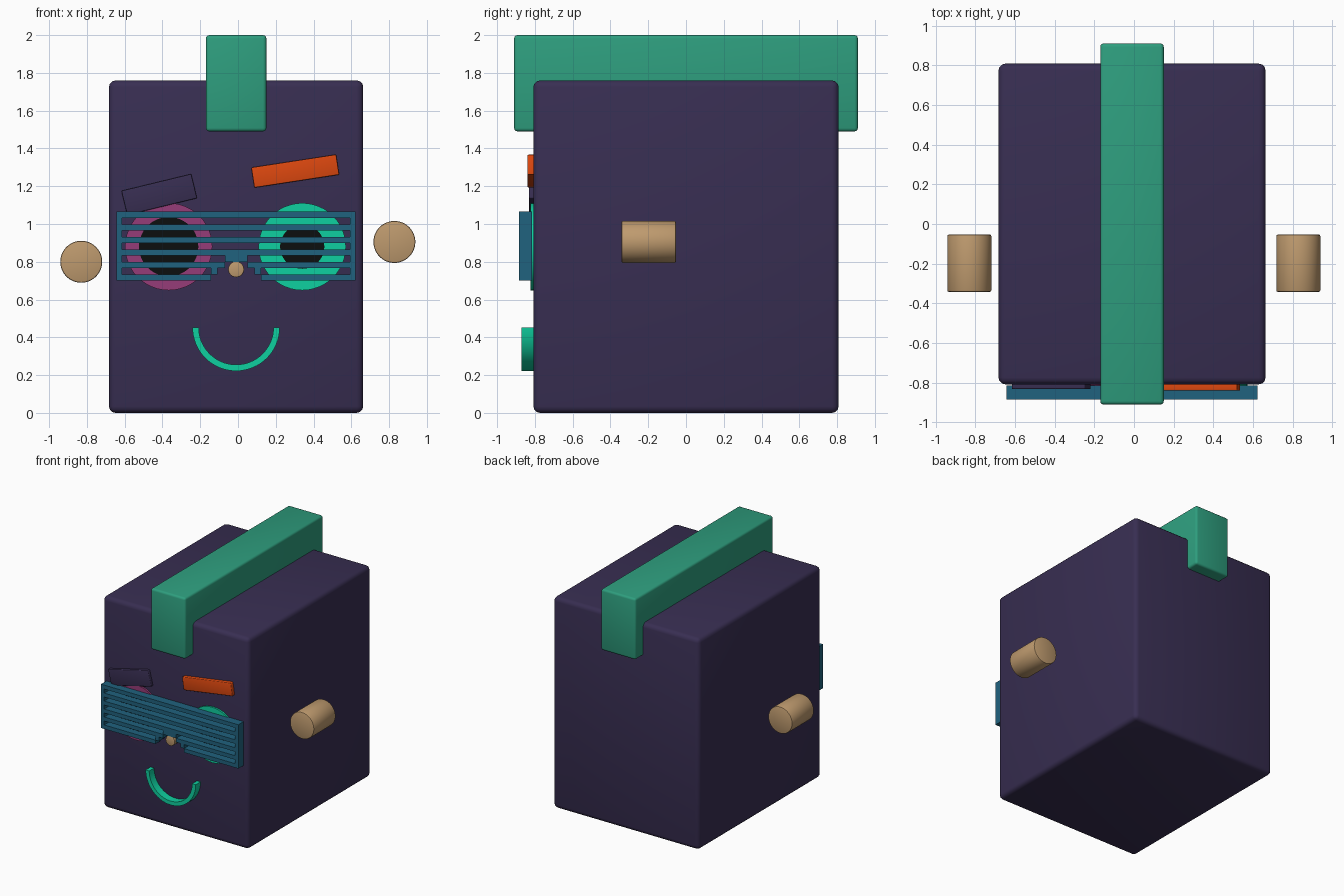
import bpy, bmesh, math
from mathutils import Matrix, Vector

if "Cube" in bpy.data.objects:
    bpy.data.objects.remove(bpy.data.objects["Cube"])


def material(name, hexcode):
    def lin(c):
        c /= 255
        return c / 12.92 if c <= 0.04045 else ((c + 0.055) / 1.055) ** 2.4
    m = bpy.data.materials.new(name)
    m.diffuse_color = [lin(int(hexcode[i:i + 2], 16)) for i in (0, 2, 4)] + [1]
    m.use_nodes = True
    m.node_tree.nodes["Principled BSDF"].inputs["Base Color"].default_value = m.diffuse_color
    return m


PURPLE = material("dark purple", "382E52")
GREEN = material("crest green", "2E9E7E")
MINT = material("mint", "0FD0A0")
MAGENTA = material("magenta", "963C78")
BLUE = material("teal blue", "20627E")
TAN = material("tan", "BE9A6E")
ORANGE = material("orange", "DE480F")
BLACK = material("black", "0C0E0E")


def finish(name, bm, mat, bevel=0, segments=3):
    if bevel:
        edges = [e for e in bm.edges if e.calc_face_angle(0) > math.radians(50)]
        bmesh.ops.bevel(bm, geom=edges, offset=bevel, segments=segments,
                        profile=0.5, affect='EDGES')
    bmesh.ops.recalc_face_normals(bm, faces=bm.faces)
    me = bpy.data.meshes.new(name)
    bm.to_mesh(me)
    bm.free()
    me.materials.append(mat)
    me.shade_smooth()
    me.set_sharp_from_angle(angle=math.radians(40))
    ob = bpy.data.objects.new(name, me)
    bpy.context.collection.objects.link(ob)
    return ob


def add_box(bm, x0, x1, y0, y1, z0, z1):
    mid = Vector((x0 + x1, y0 + y1, z0 + z1)) / 2
    bmesh.ops.create_cube(bm, size=1, matrix=Matrix.Translation(mid)
                          @ Matrix.Diagonal((x1 - x0, y1 - y0, z1 - z0, 1)))


def box(name, mat, bounds, bevel, tilt=0):
    x0, x1, y0, y1, z0, z1 = bounds
    mid = Vector((x0 + x1, y0 + y1, z0 + z1)) / 2
    bm = bmesh.new()
    hx, hy, hz = (x1 - x0) / 2, (y1 - y0) / 2, (z1 - z0) / 2
    add_box(bm, -hx, hx, -hy, hy, -hz, hz)
    ob = finish(name, bm, mat, bevel)
    ob.location = mid
    ob.rotation_euler.y = -math.radians(tilt)
    return ob


def disc(name, mat, x, z, r, y0, y1, bevel=0):
    # cylinder lying along y
    bm = bmesh.new()
    bmesh.ops.create_cone(bm, cap_ends=True, segments=48, radius1=r, radius2=r,
                          depth=y1 - y0, matrix=Matrix.Rotation(math.pi / 2, 4, 'X'))
    ob = finish(name, bm, mat, bevel, 2)
    ob.location = (x, (y0 + y1) / 2, z)
    return ob


# head block and crest
box("head", PURPLE, (-0.683, 0.663, -0.808, 0.808, 0, 1.76), 0.035)
box("crest", GREEN, (-0.17, 0.15, -0.91, 0.91, 1.49, 2.0), 0.018)

# floating ears
disc("ear_left", TAN, -0.83, 0.80, 0.111, -0.342, -0.053, 0.008)
disc("ear_right", TAN, 0.828, 0.905, 0.111, -0.342, -0.053, 0.008)

# eyes: coloured disc with a dark pupil plate
for side, x, mat, pupil in (("left", -0.367, MAGENTA, 0.157), ("right", 0.34, MINT, 0.117)):
    disc("eye_" + side, mat, x, 0.88, 0.231, -0.823, -0.80)
    disc("pupil_" + side, BLACK, x, 0.88, pupil, -0.828, -0.82)

# nose
disc("nose", TAN, -0.01, 0.76, 0.042, -0.88, -0.80, 0.004)

# eyebrows
box("eyebrow_left", PURPLE, (-0.607, -0.227, -0.832, -0.79, 1.09, 1.222), 0.006, 13.6)
box("eyebrow_right", ORANGE, (0.076, 0.53, -0.84, -0.79, 1.226, 1.334), 0.006, 8.7)

# mouth: half ring with a rectangular section
bm = bmesh.new()
rows = []
for i in range(33):
    a = math.pi + math.pi * i / 32
    rows.append([bm.verts.new((-0.01 + r * math.cos(a), y, 0.453 + r * math.sin(a)))
                 for r, y in ((0.198, -0.80), (0.231, -0.80), (0.231, -0.872), (0.198, -0.872))])
for a, b in zip(rows, rows[1:]):
    for k in range(4):
        bm.faces.new((a[k], a[(k + 1) % 4], b[(k + 1) % 4], b[k]))
bm.faces.new(rows[0])
bm.faces.new(rows[-1])
finish("mouth", bm, MINT, 0.005, 2)

# shutter glasses: slats, end posts and stepped nose bridge
bm = bmesh.new()
P, TOP, CX, HALF = 0.0332, 1.065, -0.01, 0.633


def slat(u0, u1, row):
    add_box(bm, CX + u0, CX + u1, -0.885, -0.815, TOP - (row + 1) * P, TOP - row * P)


for row in (0, 2, 4, 6):
    slat(-HALF, HALF, row)
slat(-0.06, 0.06, 7)
for s in (-1, 1):
    for u0, u1, row in ((0.06, HALF, 8), (0.098, 0.132, 9), (0.132, HALF, 10)):
        slat(*sorted((s * u0, s * u1)), row)
    for row in (1, 3, 5, 7, 9):
        slat(*sorted((s * (HALF - 0.03), s * HALF)), row)
finish("shutter_glasses", bm, BLUE)
